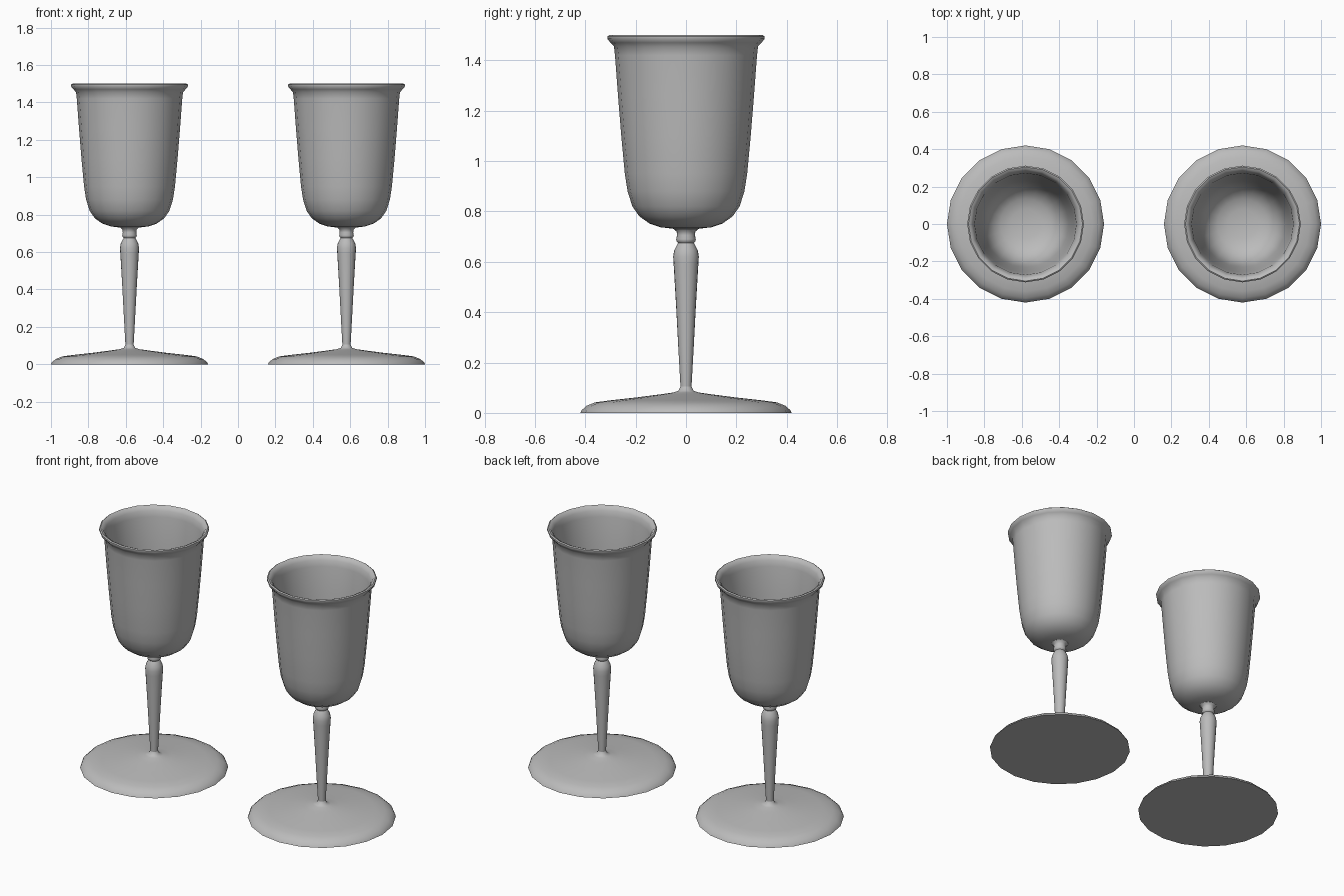
import bpy
import bmesh
from math import sin, cos, pi, radians

SIDES = 20

if "Cube" in bpy.data.objects:
    bpy.data.objects.remove(bpy.data.objects["Cube"])

metal = bpy.data.materials.new("grey_metal")
metal.use_nodes = True
grey = (0.5, 0.5, 0.5, 1)
metal.diffuse_color = grey
metal.node_tree.nodes["Principled BSDF"].inputs["Base Color"].default_value = grey


def lathe(name, profile, x):
    """Spin (radius, height) points, listed from bottom up the outside."""
    bm = bmesh.new()
    rings = []
    for r, z in profile:
        if r == 0:
            rings.append([bm.verts.new((0, 0, z))] * SIDES)
        else:
            turns = [2 * pi * i / SIDES for i in range(SIDES)]
            rings.append([bm.verts.new((r * cos(a), r * sin(a), z)) for a in turns])
    for low, high in zip(rings, rings[1:]):
        for i in range(SIDES):
            j = (i + 1) % SIDES
            corners = dict.fromkeys((low[i], low[j], high[j], high[i]))
            bm.faces.new(list(corners))
    mesh = bpy.data.meshes.new(name)
    bm.to_mesh(mesh)
    bm.free()
    mesh.materials.append(metal)
    obj = bpy.data.objects.new(name, mesh)
    obj.location.x = x
    bpy.context.collection.objects.link(obj)
    bpy.ops.object.select_all(action="DESELECT")
    obj.select_set(True)
    bpy.context.view_layer.objects.active = obj
    bpy.ops.object.shade_smooth_by_angle(angle=radians(50))


# Flat underside, rounded edge and shallow cone up to the stem
foot = [(0, 0), (0.42, 0), (0.415, 0.01), (0.395, 0.028), (0.36, 0.042),
        (0.3, 0.05), (0.2, 0.061), (0.1, 0.074), (0.05, 0.081),
        (0.03, 0.088), (0.022, 0.105)]

# Tapered stem with rounded shoulder, neck and small collar
stem = [(0.022, 0.105), (0.03, 0.25), (0.039, 0.42), (0.049, 0.59),
        (0.051, 0.62), (0.047, 0.645), (0.036, 0.667), (0.031, 0.675),
        (0.038, 0.682), (0.039, 0.69), (0.036, 0.705), (0.037, 0.72),
        (0.05, 0.731)]

# Outer wall, flared lip, then the inner wall back down to the centre
bowl = [(0.05, 0.731), (0.1, 0.737), (0.145, 0.752), (0.185, 0.78),
        (0.213, 0.82), (0.232, 0.88), (0.243, 0.95), (0.257, 1.1),
        (0.27, 1.26), (0.282, 1.42), (0.286, 1.455), (0.3, 1.47),
        (0.312, 1.485), (0.312, 1.495), (0.305, 1.5), (0.292, 1.494),
        (0.28, 1.475), (0.272, 1.44), (0.259, 1.26), (0.245, 1.1),
        (0.231, 0.95), (0.219, 0.88), (0.2, 0.83), (0.172, 0.793),
        (0.135, 0.768), (0.08, 0.754), (0, 0.75)]

for side, x in (("left", 0.58), ("right", -0.58)):
    for part, profile in (("foot", foot), ("stem", stem), ("bowl", bowl)):
        lathe(f"{side}_goblet_{part}", profile, x)
